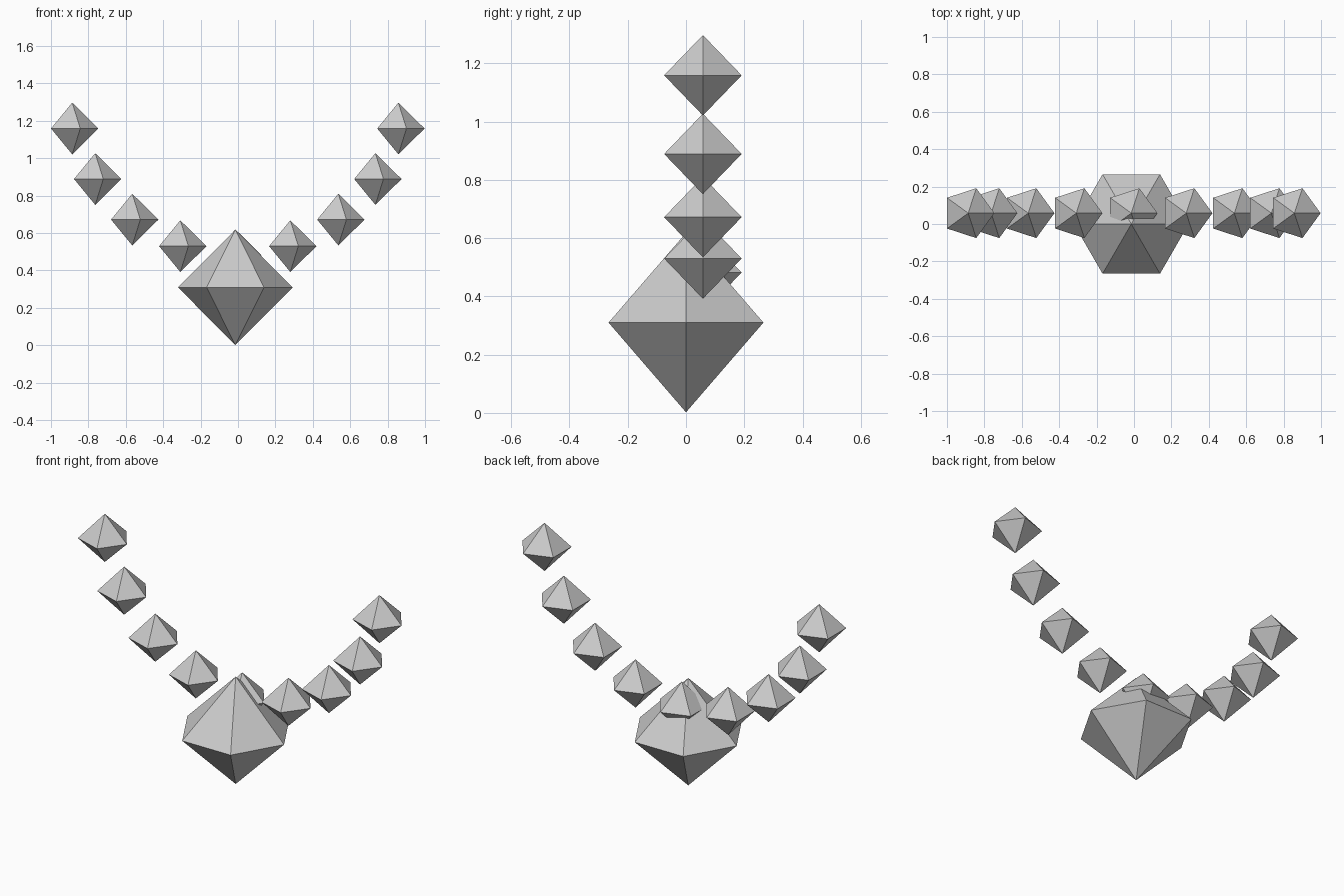
import bpy
import bmesh
from math import cos, sin, tau

if "Cube" in bpy.data.objects:
    bpy.data.objects.remove(bpy.data.objects["Cube"])


def bipyramid(name, sides, radius, half_height, location):
    """Flat-faced gem: a ring of corners joined to a top and a bottom point."""
    bm = bmesh.new()
    ring = [bm.verts.new((radius * cos(tau * i / sides), radius * sin(tau * i / sides), 0))
            for i in range(sides)]
    top = bm.verts.new((0, 0, half_height))
    bottom = bm.verts.new((0, 0, -half_height))
    for a, b in zip(ring, ring[1:] + ring[:1]):
        bm.faces.new((a, b, top))
        bm.faces.new((b, a, bottom))
    mesh = bpy.data.meshes.new(name)
    bm.to_mesh(mesh)
    bm.free()
    obj = bpy.data.objects.new(name, mesh)
    obj.location = location
    bpy.context.collection.objects.link(obj)
    return obj


CENTRE_X = -0.0145
BEAD_Y = 0.058

# Large six-sided pendant gem
bipyramid("pendant_gem", 6, 0.307, 0.308, (CENTRE_X, 0, 0.31))

# Five-sided bead partly sunk into the back of the pendant
bipyramid("centre_bead", 5, 0.14, 0.138, (CENTRE_X, BEAD_Y, 0.482))

# Beads rising in an arc on both sides (all keep the same orientation)
arc = [(0.294, 0.53), (0.551, 0.672), (0.749, 0.889), (0.872, 1.159)]
for number, (dx, z) in enumerate(arc, 1):
    for side, sign in (("left", -1), ("right", 1)):
        bipyramid(f"{side}_bead_{number}", 5, 0.14, 0.138, (CENTRE_X + sign * dx, BEAD_Y, z))
